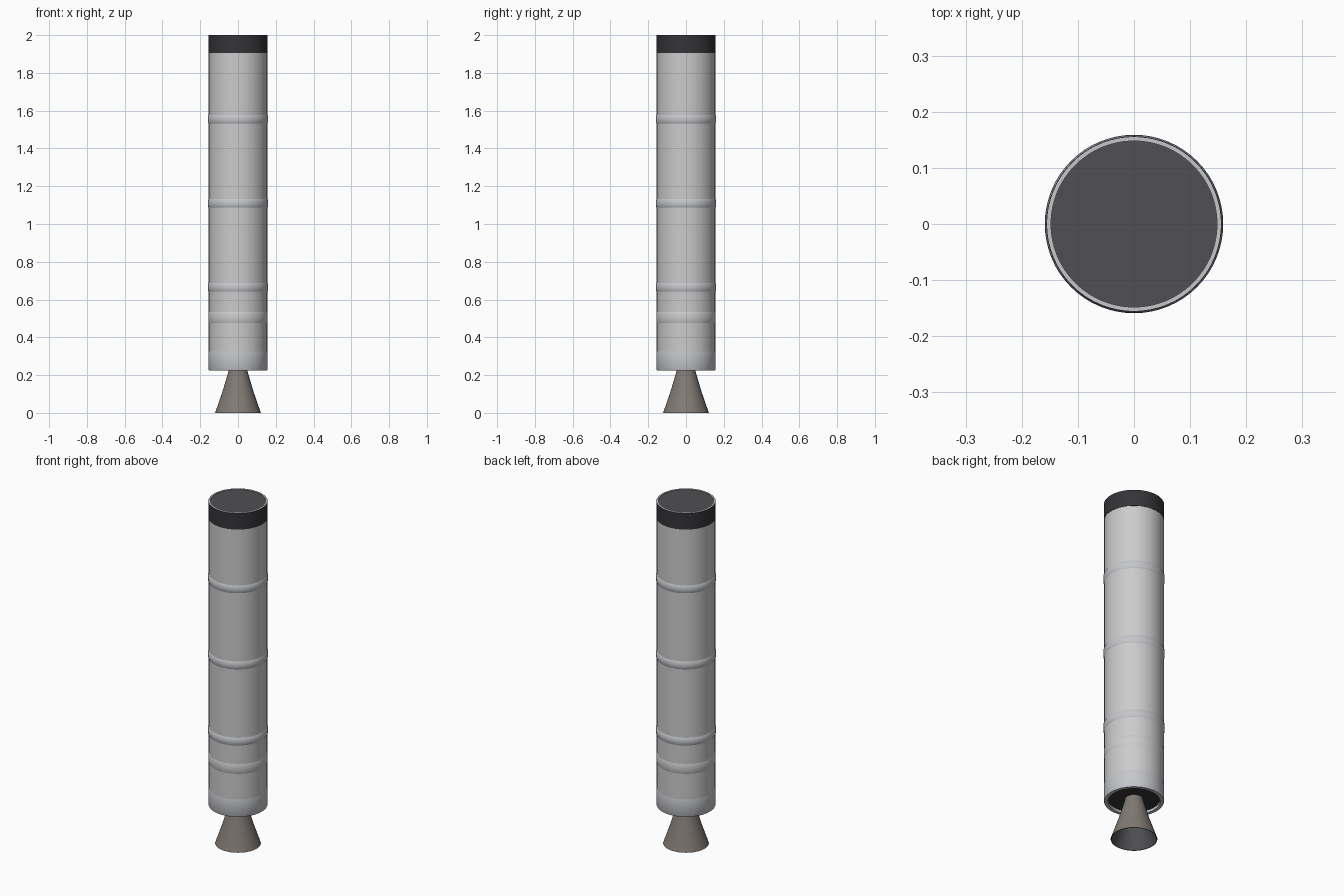
import bpy, bmesh, math

if "Cube" in bpy.data.objects:
    bpy.data.objects.remove(bpy.data.objects["Cube"])

SIDES = 64


def material(name, rgb):
    m = bpy.data.materials.new(name)
    m.diffuse_color = (*rgb, 1)
    m.use_nodes = True
    m.node_tree.nodes["Principled BSDF"].inputs["Base Color"].default_value = m.diffuse_color
    return m


white = material("casing_grey", (0.62, 0.62, 0.62))
pale = material("ring_grey", (0.56, 0.57, 0.60))
dark = material("dark_grey", (0.035, 0.035, 0.04))
disc = material("cap_grey", (0.08, 0.08, 0.085))
brown = material("nozzle_metal", (0.22, 0.195, 0.175))


def lathe(name, profile, mat):
    """Spin (radius, z) points about z; a radius of 0 closes the end."""
    bm = bmesh.new()
    verts = [bm.verts.new((r, 0, z)) for r, z in profile]
    edges = [bm.edges.new(p) for p in zip(verts, verts[1:])]
    bmesh.ops.spin(bm, geom=verts + edges, cent=(0, 0, 0), axis=(0, 0, 1),
                   angle=math.tau, steps=SIDES, use_merge=True)
    bmesh.ops.remove_doubles(bm, verts=bm.verts, dist=1e-5)
    bmesh.ops.recalc_face_normals(bm, faces=bm.faces)
    me = bpy.data.meshes.new(name)
    bm.to_mesh(me)
    bm.free()
    ob = bpy.data.objects.new(name, me)
    bpy.context.collection.objects.link(ob)
    me.materials.append(mat)
    bpy.ops.object.select_all(action='DESELECT')
    ob.select_set(True)
    bpy.context.view_layer.objects.active = ob
    bpy.ops.object.shade_smooth_by_angle(angle=math.radians(35))
    return ob


R = 0.155

# Motor casing
lathe("casing", [(0, 0.26), (R, 0.26), (R, 1.91), (0, 1.91)], white)

# Aft skirt with an open, recessed underside
lathe("aft_skirt", [(0.135, 0.245), (0.135, 0.225), (0.154, 0.225), (0.1565, 0.23),
                    (0.1565, 0.32), (R - 0.001, 0.33)], pale)
lathe("aft_bulkhead", [(0, 0.24), (0.136, 0.24), (0.136, 0.25), (0, 0.25)], dark)
lathe("attach_ring", [(R - 0.001, 0.475), (0.1565, 0.48), (0.1565, 0.53),
                      (R - 0.001, 0.535)], white)

# Rounded bands over the segment joints
for i, z in enumerate((0.665, 1.11, 1.555)):
    lathe(f"joint_band_{i + 1}", [(R - 0.001, z - 0.024), (0.158, z - 0.018), (0.159, z),
                                  (0.158, z + 0.018), (R - 0.001, z + 0.024)], pale)

# Dark forward band, light rim and top plate
lathe("forward_band", [(R - 0.001, 1.905), (0.1565, 1.905), (0.1565, 2.0),
                       (0.155, 2.0)], dark)
lathe("top_rim", [(0.148, 1.995), (0.148, 2.0), (0.156, 2.0), (0.156, 1.995)], pale)
lathe("top_plate", [(0, 1.997), (0.148, 1.997), (0.148, 1.91), (0, 1.91)], disc)

# Flared nozzle and its dark lining
lathe("nozzle", [(0.045, 0.245), (0.049, 0.225), (0.083, 0.11), (0.121, 0),
                 (0.117, 0)], brown)
lathe("nozzle_lining", [(0.117, 0), (0.079, 0.11), (0.045, 0.225), (0, 0.225)], disc)
